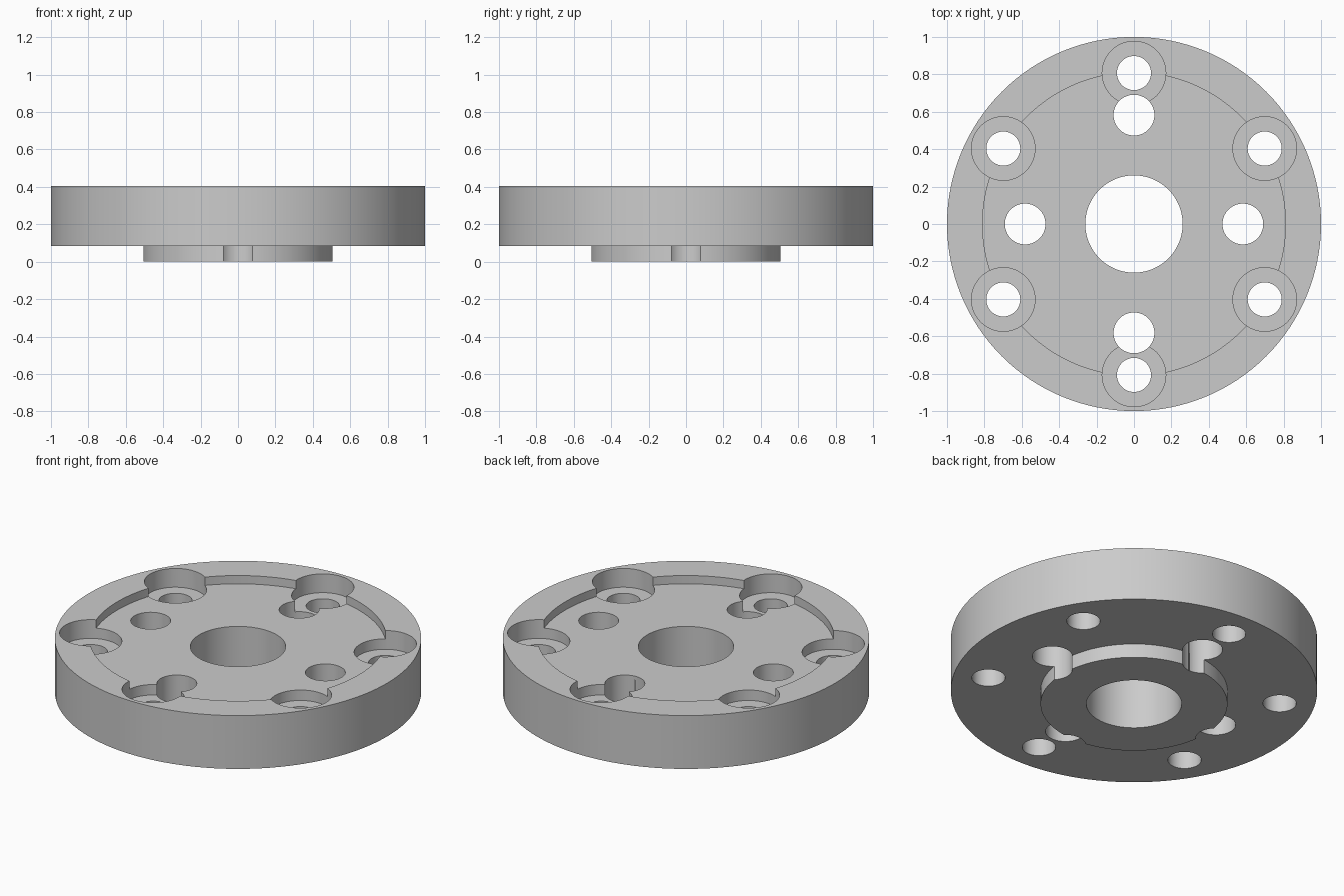
import bpy
import bmesh
from math import cos, sin, radians, tau

cube = bpy.data.objects.get("Cube")
if cube:
    bpy.data.objects.remove(cube, do_unlink=True)

SEGMENTS = 128
TOP = 0.405

# Single grey metal
metal = bpy.data.materials.new("grey_metal")
metal.use_nodes = True
grey = (0.6, 0.6, 0.6, 1)
metal.diffuse_color = grey
metal.node_tree.nodes["Principled BSDF"].inputs["Base Color"].default_value = grey


def revolve_ring(name, profile):
    """Turn a closed (radius, height) profile around the z axis."""
    bm = bmesh.new()
    rings = []
    for i in range(SEGMENTS):
        a = tau * i / SEGMENTS
        rings.append([bm.verts.new((r * cos(a), r * sin(a), z)) for r, z in profile])
    count = len(profile)
    for i, ring in enumerate(rings):
        following = rings[(i + 1) % SEGMENTS]
        for j in range(count):
            k = (j + 1) % count
            bm.faces.new((ring[j], following[j], following[k], ring[k]))
    bmesh.ops.recalc_face_normals(bm, faces=bm.faces)
    mesh = bpy.data.meshes.new(name)
    bm.to_mesh(mesh)
    bm.free()
    obj = bpy.data.objects.new(name, mesh)
    bpy.context.collection.objects.link(obj)
    mesh.materials.append(metal)
    return obj


def drill(target, radius, pitch, angle, bottom, top):
    """Cut a vertical round hole on a pitch circle."""
    a = radians(angle)
    bpy.ops.mesh.primitive_cylinder_add(
        vertices=64, radius=radius, depth=top - bottom,
        location=(pitch * cos(a), pitch * sin(a), (top + bottom) / 2))
    cutter = bpy.context.object
    cutter.name = "drill_cutter"
    cutter.hide_render = True
    cutter.data.materials.append(metal)
    mod = target.modifiers.new("drill", "BOOLEAN")
    mod.operation = "DIFFERENCE"
    mod.solver = "EXACT"
    mod.object = cutter
    bpy.context.view_layer.objects.active = target
    bpy.ops.object.modifier_apply(modifier=mod.name)
    bpy.data.objects.remove(cutter, do_unlink=True)


# Flange: bore, lower boss, thick disc and shallow round recess
flange = revolve_ring("flange", [
    (0.26, 0), (0.51, 0), (0.51, 0.084), (1, 0.084),
    (1, TOP), (0.81, TOP), (0.81, TOP - 0.05), (0.26, TOP - 0.05)])

# Six counterbored bolt holes
for step in range(6):
    angle = 30 + 60 * step
    drill(flange, 0.17, 0.807, angle, TOP - 0.113, 0.6)
    drill(flange, 0.091, 0.807, angle, -0.1, 0.6)

# Four plain holes that notch the boss
for step in range(4):
    drill(flange, 0.109, 0.582, 90 * step, -0.1, 0.6)

bpy.ops.object.select_all(action="DESELECT")
flange.select_set(True)
bpy.context.view_layer.objects.active = flange
bpy.ops.object.shade_smooth_by_angle(angle=radians(30))
